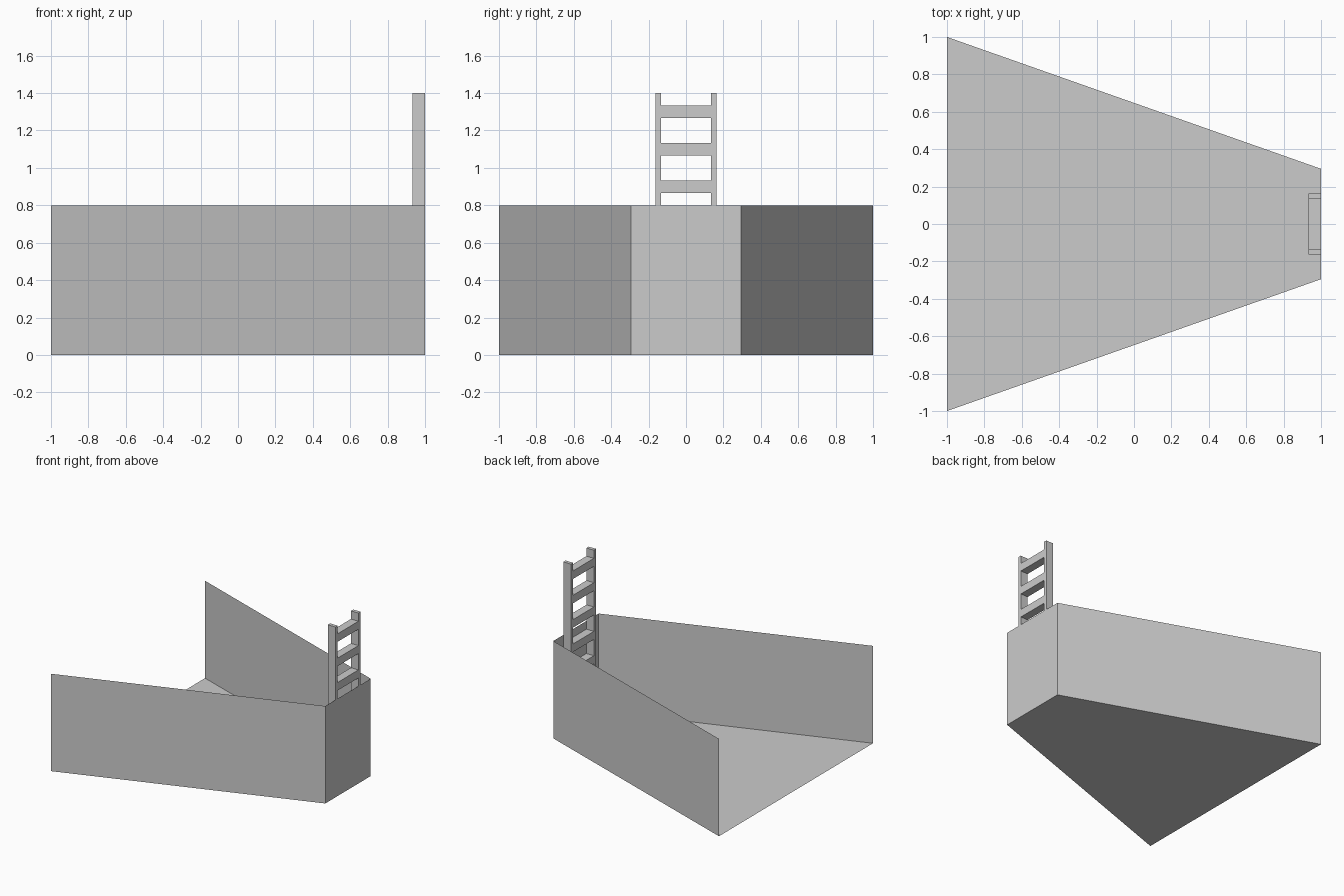
import bpy, bmesh
from mathutils import Matrix, Vector

if "Cube" in bpy.data.objects:
    bpy.data.objects.remove(bpy.data.objects["Cube"])


def make_object(name, bm):
    mesh = bpy.data.meshes.new(name)
    bm.to_mesh(mesh)
    bm.free()
    obj = bpy.data.objects.new(name, mesh)
    bpy.context.collection.objects.link(obj)
    return obj


def add_box(name, lo, hi):
    lo, hi = Vector(lo), Vector(hi)
    bm = bmesh.new()
    m = Matrix.Translation((lo + hi) / 2) @ Matrix.Diagonal((*(hi - lo), 1))
    bmesh.ops.create_cube(bm, size=1, matrix=m)
    return make_object(name, bm)


WALL_H = 0.8
outline = [(-1, 1), (1, 0.295), (1, -0.295), (-1, -1)]

# Floor: a single tapered sheet
bm = bmesh.new()
bm.faces.new([bm.verts.new((x, y, 0)) for x, y in reversed(outline)])
bm.normal_update()
if bm.faces[:][0].normal.z > 0:
    bmesh.ops.reverse_faces(bm, faces=bm.faces[:])
make_object("floor", bm)

# Walls: thin sheets around three sides, open on the wide side
bm = bmesh.new()
low = [bm.verts.new((x, y, 0)) for x, y in outline]
high = [bm.verts.new((x, y, WALL_H)) for x, y in outline]
for i in range(3):
    bm.faces.new((low[i + 1], low[i], high[i], high[i + 1]))
make_object("walls", bm)

# Ladder against the narrow wall: two rails and seven rungs
X0, X1 = 0.932, 1.0
OUT, INN = 0.164, 0.135
TOP, RUNGS, RUNG_H = 1.4, 7, 0.066
add_box("ladder_rail_left", (X0, INN, 0), (X1, OUT, TOP))
add_box("ladder_rail_right", (X0, -OUT, 0), (X1, -INN, TOP))
for i in range(RUNGS):
    z = (i + 0.5) * TOP / RUNGS
    add_box(f"ladder_rung_{i + 1}", (X0, -INN, z - RUNG_H / 2), (X1, INN, z + RUNG_H / 2))
